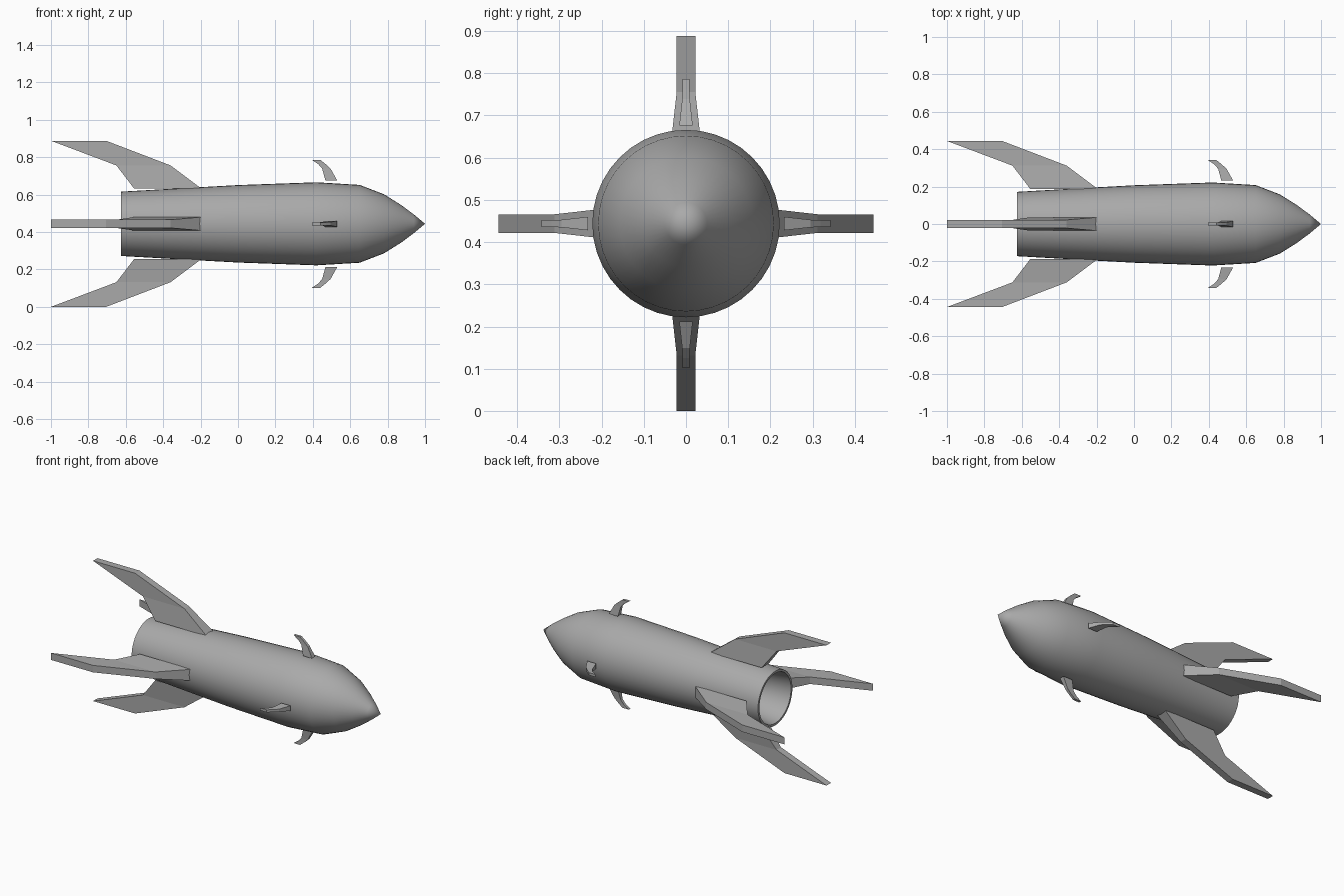
import bpy, bmesh
from math import pi
from mathutils import Matrix, Vector

AXIS_Z = 0.444

cube = bpy.data.objects.get("Cube")
if cube:
    bpy.data.objects.remove(cube, do_unlink=True)

grey = bpy.data.materials.new("hull_grey")
grey.use_nodes = True
grey.diffuse_color = (0.4, 0.4, 0.4, 1)
grey.node_tree.nodes["Principled BSDF"].inputs["Base Color"].default_value = (0.4, 0.4, 0.4, 1)


def finish(name, bm, smooth=False):
    bmesh.ops.recalc_face_normals(bm, faces=bm.faces)
    mesh = bpy.data.meshes.new(name)
    bm.to_mesh(mesh)
    bm.free()
    mesh.materials.append(grey)
    obj = bpy.data.objects.new(name, mesh)
    bpy.context.collection.objects.link(obj)
    obj.location.z = AXIS_Z
    if smooth:
        bpy.ops.object.select_all(action='DESELECT')
        obj.select_set(True)
        bpy.context.view_layer.objects.active = obj
        bpy.ops.object.shade_smooth_by_angle(angle=pi / 6)
    return obj


def revolve(name, profile, steps=40):
    """Spin (x, radius) points around the long axis."""
    bm = bmesh.new()
    verts = [bm.verts.new((x, 0, r)) for x, r in profile]
    edges = [bm.edges.new(pair) for pair in zip(verts, verts[1:])]
    bmesh.ops.spin(bm, geom=verts + edges, cent=(0, 0, 0), axis=(1, 0, 0),
                   angle=2 * pi, steps=steps)
    bmesh.ops.remove_doubles(bm, verts=bm.verts, dist=0.0005)
    return finish(name, bm, smooth=True)


def fin(name, sections, turn):
    """Loft (radius, rear x, front x, half thickness) sections outward."""
    bm = bmesh.new()
    rot = Matrix.Rotation(turn, 3, 'X')
    rings = []
    for r, rear, front, half in sections:
        corners = [(rear, -half, r), (front, -half, r), (front, half, r), (rear, half, r)]
        rings.append([bm.verts.new(rot @ Vector(c)) for c in corners])
    for low, high in zip(rings, rings[1:]):
        for i in range(4):
            j = (i + 1) % 4
            bm.faces.new((low[i], low[j], high[j], high[i]))
    bm.faces.new(rings[0])
    bm.faces.new(rings[-1])
    return finish(name, bm)


# Hull with a hollow nozzle at the tail
revolve("hull", [
    (-0.36, 0), (-0.40, 0.09), (-0.50, 0.14), (-0.625, 0.158),
    (-0.625, 0.172), (-0.2, 0.196), (0.0, 0.207), (0.42, 0.222),
    (0.65, 0.208), (0.78, 0.158), (0.87, 0.102), (0.94, 0.05), (1.0, 0)])

# Four swept tail fins and four small curved nose fins
TAIL = [(0.188, -0.555, -0.195, 0.036), (0.312, -0.65, -0.36, 0.022),
        (0.444, -1.0, -0.705, 0.022)]
NOSE = [(0.232, 0.467, 0.53, 0.016), (0.295, 0.45, 0.495, 0.009),
        (0.318, 0.43, 0.47, 0.008), (0.342, 0.395, 0.44, 0.008)]
for i, side in enumerate(("top", "front", "bottom", "back")):
    fin("tail_fin_" + side, TAIL, i * pi / 2)
    fin("nose_fin_" + side, NOSE, i * pi / 2)
